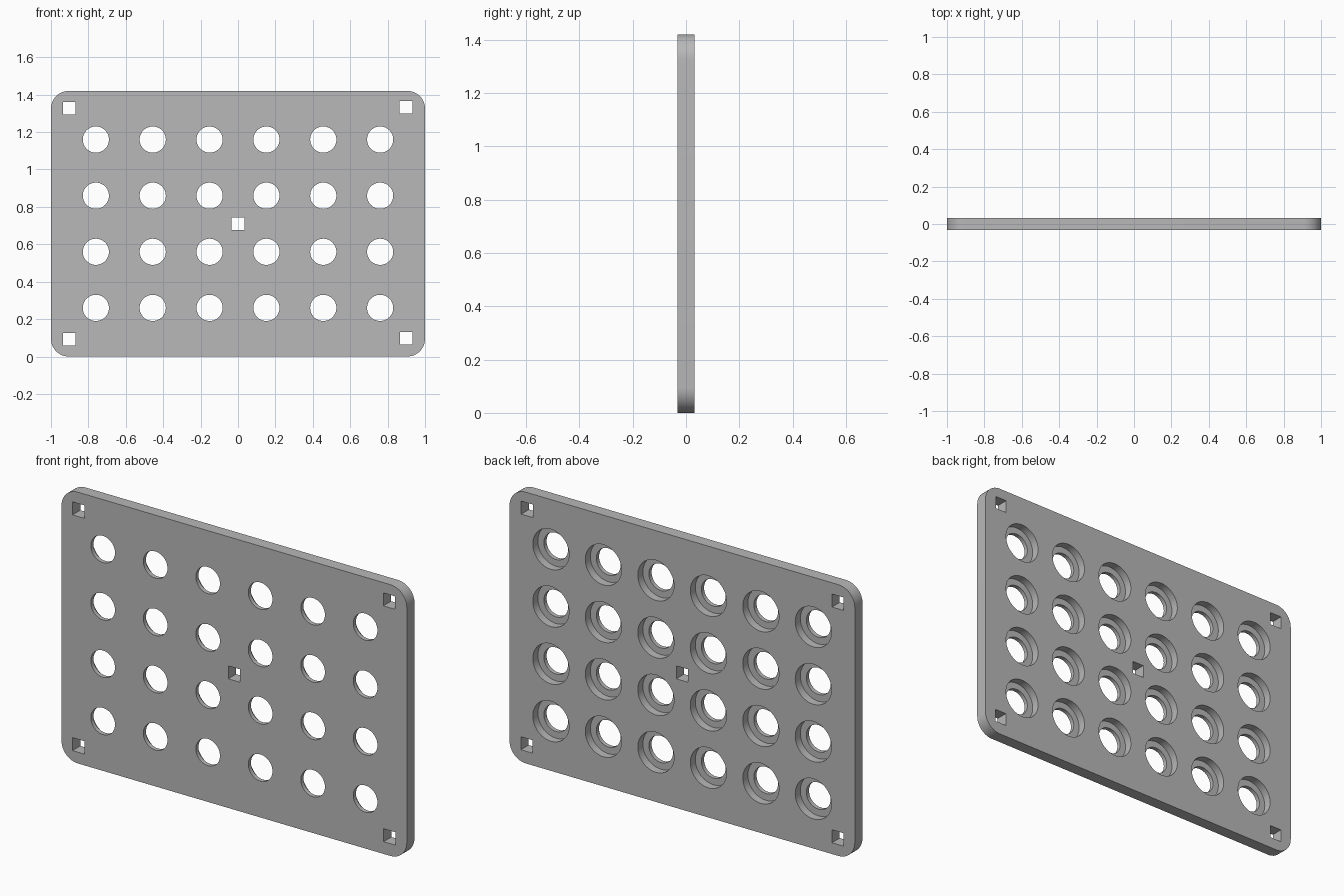
import bpy
import bmesh
import math
from mathutils import Matrix, Vector

WIDTH, HEIGHT, THICK = 2.0, 1.42, 0.064
CORNER_R = 0.095
HOLE_R, BORE_R, BORE_DEPTH = 0.07, 0.105, 0.042
SQUARE = 0.068
PITCH_X, PITCH_Z = 0.304, 0.3
MID_Z = HEIGHT / 2

cube = bpy.data.objects.get("Cube")
if cube:
    bpy.data.objects.remove(cube, do_unlink=True)

grey = bpy.data.materials.new("plain grey")
grey.use_nodes = True
grey.diffuse_color = (0.48, 0.48, 0.48, 1)
grey.node_tree.nodes["Principled BSDF"].inputs["Base Color"].default_value = grey.diffuse_color


def make_object(name, bm):
    bmesh.ops.recalc_face_normals(bm, faces=bm.faces)
    mesh = bpy.data.meshes.new(name)
    bm.to_mesh(mesh)
    bm.free()
    obj = bpy.data.objects.new(name, mesh)
    bpy.context.collection.objects.link(obj)
    return obj


def cylinders(name, spots, radius, depth, y):
    """Round cutters lying along y, one at each (x, z) spot."""
    bm = bmesh.new()
    turn = Matrix.Rotation(math.pi / 2, 4, 'X')
    for x, z in spots:
        bmesh.ops.create_cone(bm, cap_ends=True, segments=48, radius1=radius, radius2=radius,
                              depth=depth, matrix=Matrix.Translation((x, y, z)) @ turn)
    return make_object(name, bm)


# Panel: rounded rectangle extruded through its thickness
bm = bmesh.new()
outline = []
for i, (sx, sz) in enumerate([(1, 1), (-1, 1), (-1, -1), (1, -1)]):
    cx = sx * (WIDTH / 2 - CORNER_R)
    cz = MID_Z + sz * (MID_Z - CORNER_R)
    for k in range(13):
        a = (i + k / 12) * math.pi / 2
        outline.append(bm.verts.new((cx + CORNER_R * math.cos(a), -THICK / 2,
                                     cz + CORNER_R * math.sin(a))))
face = bm.faces.new(outline)
extruded = bmesh.ops.extrude_face_region(bm, geom=[face])["geom"]
bmesh.ops.translate(bm, vec=Vector((0, THICK, 0)),
                    verts=[v for v in extruded if isinstance(v, bmesh.types.BMVert)])
panel = make_object("perforated_panel", bm)
panel.data.materials.append(grey)

# Round holes in a grid, each with a wider recess at the back
grid = [((c - 2.5) * PITCH_X, MID_Z + (r - 1.5) * PITCH_Z) for c in range(6) for r in range(4)]
holes = cylinders("hole_cutter", grid, HOLE_R, 4 * THICK, 0)
recesses = cylinders("recess_cutter", grid, BORE_R, 2 * BORE_DEPTH, THICK / 2)

# Square mounting holes in the corners and the middle
bm = bmesh.new()
for x, z in [(-0.902, 0.093), (-0.902, 1.327), (0.898, 1.332), (0.9, 0.098), (0, MID_Z)]:
    bmesh.ops.create_cube(bm, size=1, matrix=Matrix.Translation((x, 0, z))
                          @ Matrix.Diagonal((SQUARE, 4 * THICK, SQUARE, 1)))
squares = make_object("square_cutter", bm)

# Cut everything out of the panel
bpy.ops.object.select_all(action='DESELECT')
panel.select_set(True)
bpy.context.view_layer.objects.active = panel
for cutter in (recesses, holes, squares):
    mod = panel.modifiers.new(cutter.name, 'BOOLEAN')
    mod.operation = 'DIFFERENCE'
    mod.solver = 'EXACT'
    mod.object = cutter
    bpy.ops.object.modifier_apply(modifier=mod.name)
    bpy.data.objects.remove(cutter, do_unlink=True)

bpy.ops.object.shade_smooth_by_angle(angle=math.radians(30))
